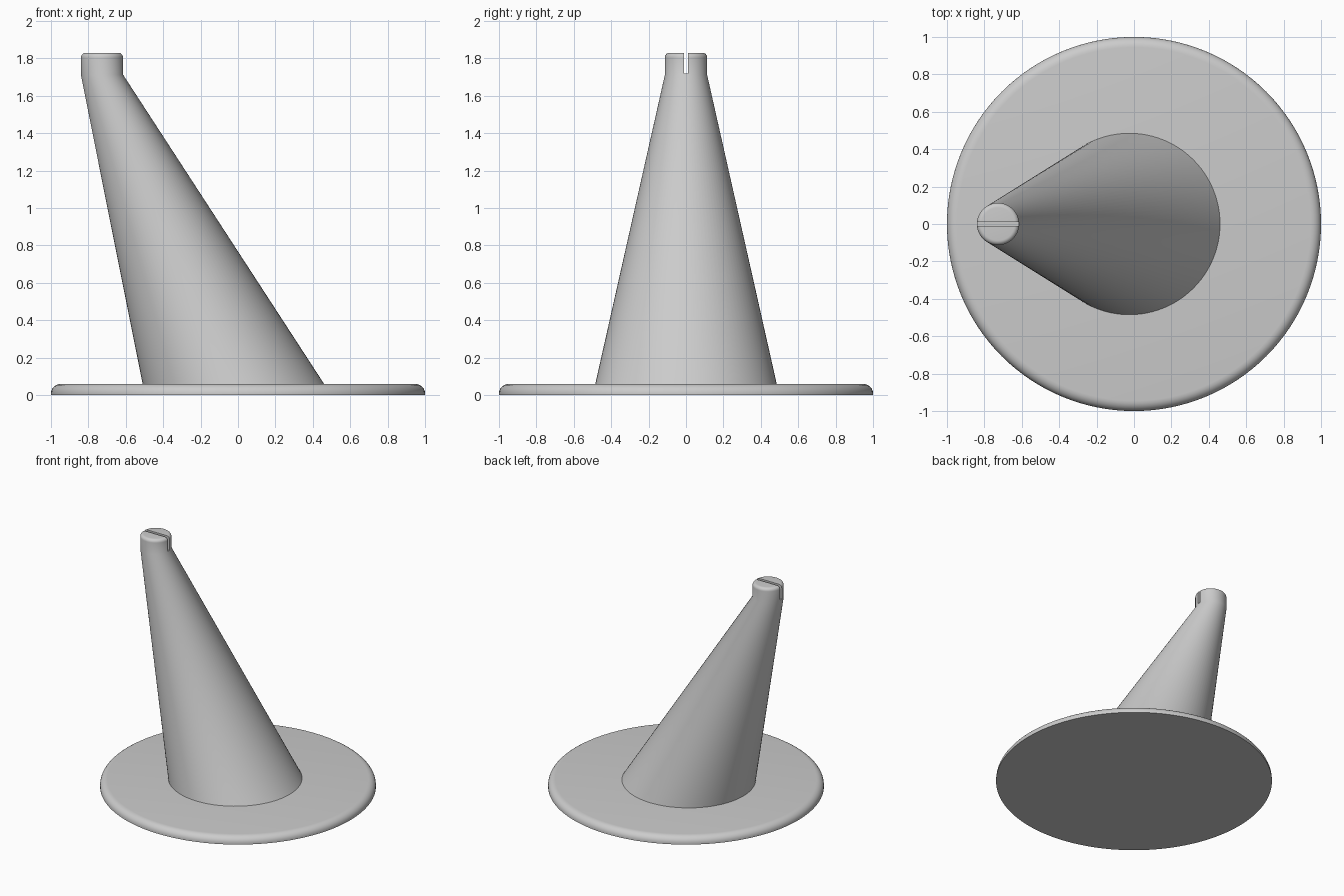
import bpy, bmesh, math

if "Cube" in bpy.data.objects:
    bpy.data.objects.remove(bpy.data.objects["Cube"], do_unlink=True)

GREY = (0.6, 0.6, 0.6, 1)
grey = bpy.data.materials.new("light grey")
grey.use_nodes = True
grey.diffuse_color = GREY
grey.node_tree.nodes["Principled BSDF"].inputs["Base Color"].default_value = GREY


def rounded_rim(x, radius, top, round_w, round_h, steps=6):
    """Rings (centre x, radius, z) that curve from an upright wall to a flat top."""
    rings = []
    for i in range(steps + 1):
        a = math.pi / 2 * i / steps
        rings.append((x, radius - round_w * (1 - math.cos(a)),
                      top - round_h * (1 - math.sin(a))))
    return rings


def loft(name, rings, sides):
    """Closed solid through a stack of horizontal circles."""
    bm = bmesh.new()
    loops = [[bm.verts.new((x + r * math.cos(math.tau * i / sides),
                            r * math.sin(math.tau * i / sides), z))
              for i in range(sides)] for x, r, z in rings]
    for low, high in zip(loops, loops[1:]):
        for i in range(sides):
            j = (i + 1) % sides
            bm.faces.new((low[i], low[j], high[j], high[i]))
    bm.faces.new(loops[0][::-1])
    bm.faces.new(loops[-1])
    mesh = bpy.data.meshes.new(name)
    bm.to_mesh(mesh)
    bm.free()
    obj = bpy.data.objects.new(name, mesh)
    bpy.context.collection.objects.link(obj)
    mesh.materials.append(grey)
    return obj


def select_only(obj):
    bpy.ops.object.select_all(action="DESELECT")
    obj.select_set(True)
    bpy.context.view_layer.objects.active = obj


# Round base plate with a soft upper rim
base = loft("base_plate", [(0, 1, 0)] + rounded_rim(0, 1, 0.06, 0.055, 0.05), 128)

# Leaning tapered post ending in a short upright tip
TIP_X, TIP_R = -0.727, 0.113
post = loft("leaning_post",
            [(-0.012, 0.492, 0.03), (-0.025, 0.485, 0.06), (TIP_X, TIP_R, 1.712)]
            + rounded_rim(TIP_X, TIP_R, 1.83, 0.025, 0.025), 96)

# Slot sawn through the tip from side to side
bpy.ops.mesh.primitive_cube_add(size=1, location=(TIP_X, 0, 1.82))
cutter = bpy.context.object
cutter.name = "slot_cutter"
cutter.scale = (0.5, 0.024, 0.2)
cutter.hide_render = True
cutter.data.materials.append(grey)
slot = post.modifiers.new("slot", "BOOLEAN")
slot.operation = "DIFFERENCE"
slot.solver = "EXACT"
slot.object = cutter
select_only(post)
bpy.ops.object.modifier_apply(modifier=slot.name)
bpy.data.objects.remove(cutter, do_unlink=True)

for part in (base, post):
    select_only(part)
    bpy.ops.object.shade_smooth_by_angle(angle=math.radians(40))
